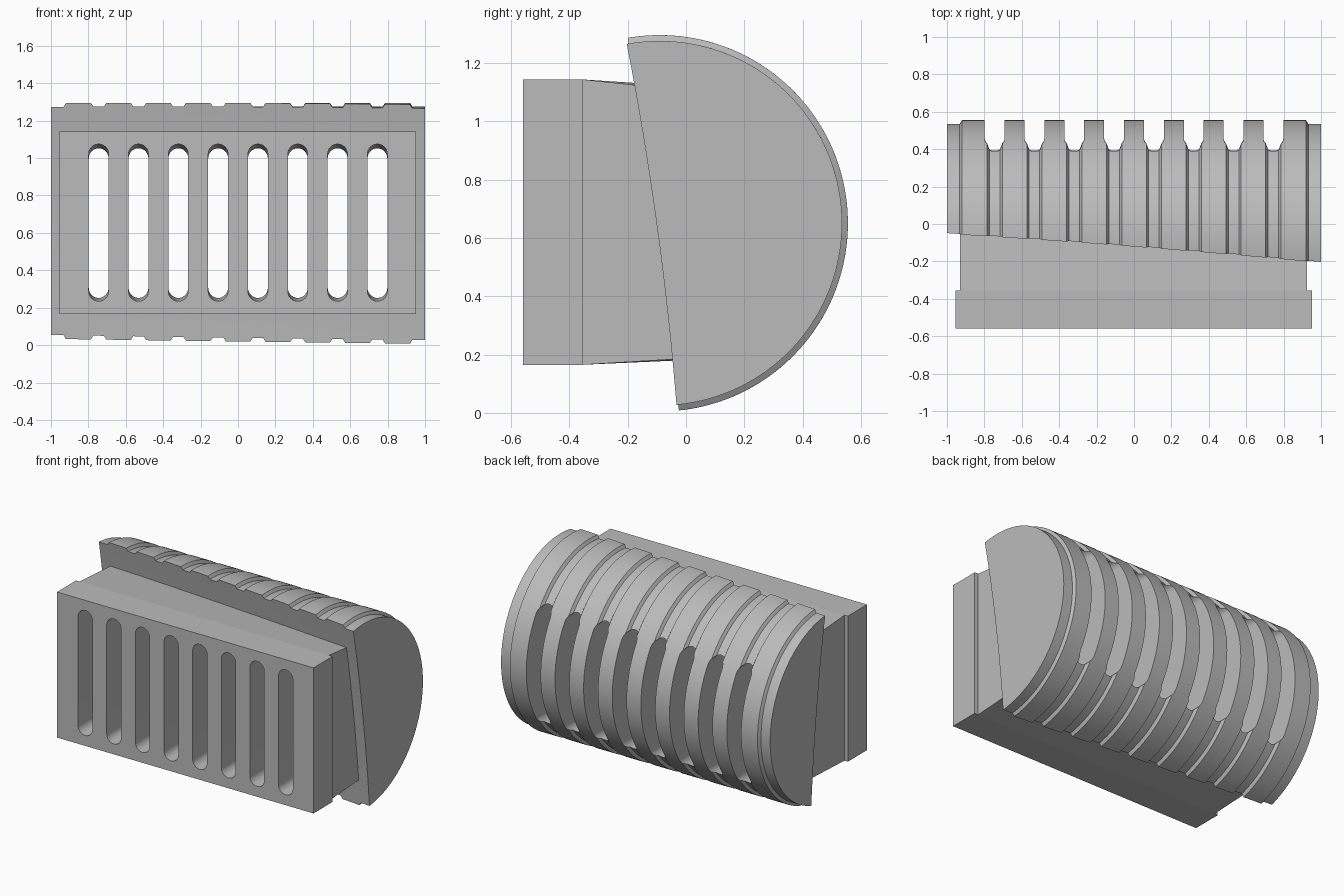
import bpy
import bmesh
import math

cube = bpy.data.objects.get("Cube")
if cube:
    bpy.data.objects.remove(cube, do_unlink=True)

grey = bpy.data.materials.new("plain grey")
grey.use_nodes = True
grey.diffuse_color = (0.5, 0.5, 0.5, 1)
grey.node_tree.nodes["Principled BSDF"].inputs["Base Color"].default_value = (0.5, 0.5, 0.5, 1)

CY, CZ = -0.09, 0.65           # drum axis
OUTER, INNER = 0.645, 0.625    # rib and groove radii
SLOTS = [-0.745 + 0.2129 * i for i in range(8)]


def make_object(name, bm):
    bmesh.ops.recalc_face_normals(bm, faces=bm.faces)
    mesh = bpy.data.meshes.new(name)
    bm.to_mesh(mesh)
    bm.free()
    mesh.materials.append(grey)
    obj = bpy.data.objects.new(name, mesh)
    bpy.context.collection.objects.link(obj)
    return obj


def loft(bm, rings):
    """Bridge closed rings of points and cap both ends."""
    loops = [[bm.verts.new(p) for p in ring] for ring in rings]
    for a, b in zip(loops, loops[1:]):
        for i in range(len(a)):
            j = (i + 1) % len(a)
            bm.faces.new((a[i], a[j], b[j], b[i]))
    bm.faces.new(loops[0])
    bm.faces.new(loops[-1])


def front_y(x, z):
    """Hollow, skewed front surface of the drum."""
    t = (z - CZ) / 0.63
    return (-0.047 - 0.072 * x - 0.081 * t - 0.006 * x * t
            + 0.018 * (1 - t * t) + 0.01 * (1 - x * x))


def drum_ring(x, r):
    ends = []
    for side in (1, -1):
        z = CZ + side * r
        for _ in range(12):
            z = CZ + side * math.sqrt(r * r - (front_y(x, z) - CY) ** 2)
        ends.append((z, math.atan2(z - CZ, front_y(x, z) - CY)))
    (z_top, a_top), (z_low, a_low) = ends
    ring = []
    for i in range(73):
        a = a_top + (a_low - a_top) * i / 72
        ring.append((x, CY + r * math.cos(a), CZ + r * math.sin(a)))
    for i in range(1, 16):
        z = z_low + (z_top - z_low) * i / 16
        ring.append((x, front_y(x, z), z))
    return ring


# Ribbed drum
stations = [(-1, INNER), (-0.932, INNER), (-0.92, OUTER)]
for c in SLOTS:
    stations += [(c - 0.041, OUTER), (c - 0.028, INNER),
                 (c + 0.028, INNER), (c + 0.041, OUTER)]
stations += [(0.92, OUTER), (0.932, INNER), (1, INNER)]
bm = bmesh.new()
loft(bm, [drum_ring(x, r) for x, r in stations])
drum = make_object("ribbed_drum", bm)


def rect(x0, x1, z0, z1, y):
    return [(x0, y, z0), (x1, y, z0), (x1, y, z1), (x0, y, z1)]


# Front block with its narrower neck running into the drum
bm = bmesh.new()
neck_end = [(x, front_y(x, z) + 0.05, z)
            for x, z in ((-0.93, 0.187), (0.925, 0.187), (0.925, 1.118), (-0.93, 1.118))]
loft(bm, [rect(-0.955, 0.952, 0.165, 1.143, -0.558),
          rect(-0.955, 0.952, 0.165, 1.143, -0.355),
          rect(-0.93, 0.925, 0.165, 1.143, -0.355),
          neck_end])
block = make_object("front_block", bm)


# Slot cutters, round ended and slightly tapered toward the back
def slot_ring(c, y, z0, z1):
    r = 0.053
    ring = []
    for zc, start in ((z1 - r, 0), (z0 + r, math.pi)):
        for i in range(17):
            a = start + math.pi * i / 16
            ring.append((c + r * math.cos(a), y, zc + r * math.sin(a)))
    return ring


bm = bmesh.new()
for c in SLOTS:
    loft(bm, [slot_ring(c, -0.7, 0.232, 1.078), slot_ring(c, 0.7, 0.258, 1.045)])
cutter = make_object("slot_cutter", bm)
cutter.hide_render = True

for obj in (drum, block):
    mod = obj.modifiers.new("slots", "BOOLEAN")
    mod.operation = "DIFFERENCE"
    mod.solver = "EXACT"
    mod.object = cutter
    bpy.ops.object.select_all(action="DESELECT")
    obj.select_set(True)
    bpy.context.view_layer.objects.active = obj
    bpy.ops.object.modifier_apply(modifier=mod.name)
    bpy.ops.object.shade_smooth_by_angle(angle=math.radians(25))
bpy.data.objects.remove(cutter, do_unlink=True)
